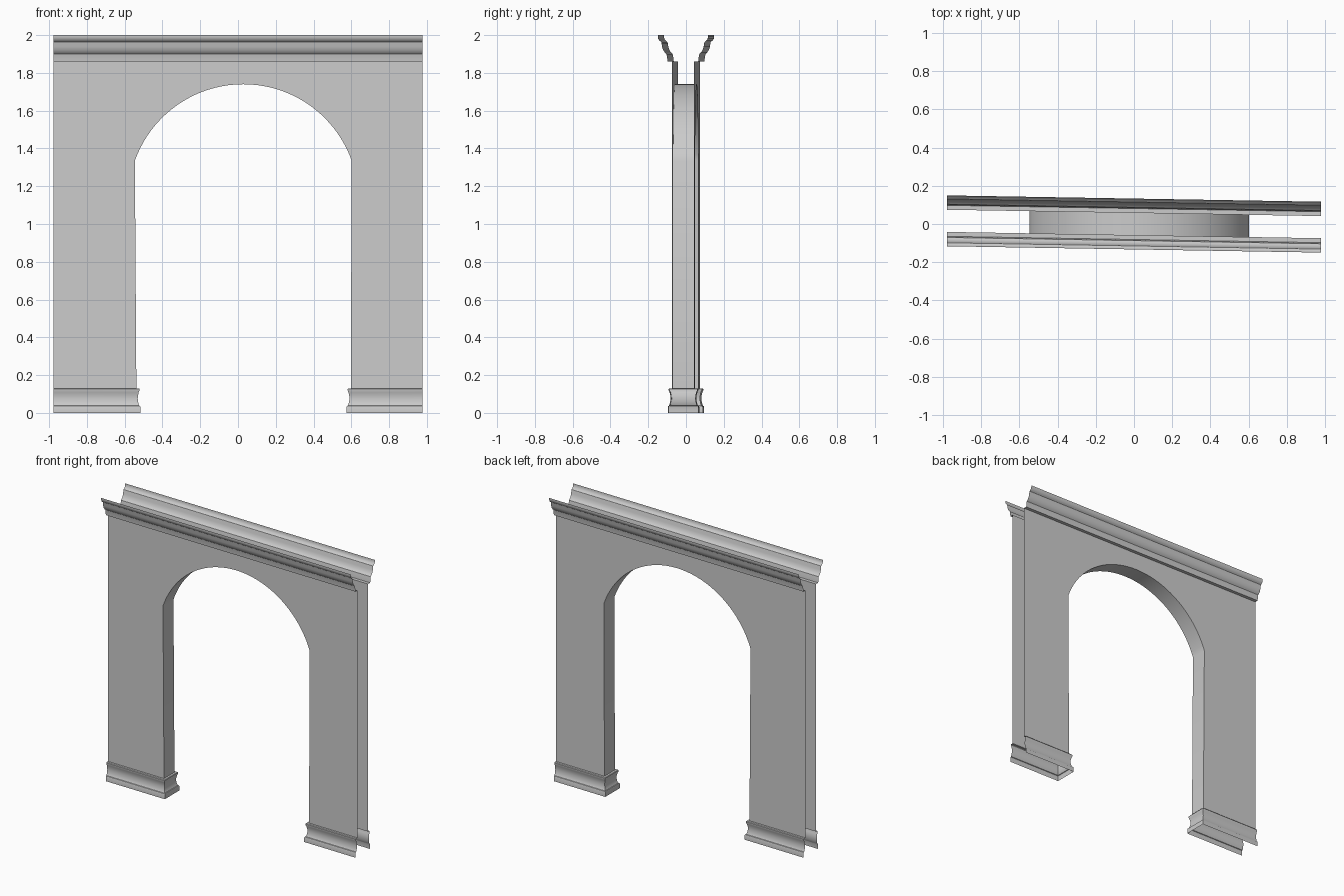
import bpy, math
from mathutils import Vector

if "Cube" in bpy.data.objects:
    bpy.data.objects.remove(bpy.data.objects["Cube"])

X = 0.977            # half length of the wall
W = 0.058            # half thickness
SKEW = -0.0169       # slight slant of the wall in plan
BASE_Z, TOP_Z = 0.13, 1.86


def make(name, verts, faces, smooth=True):
    mesh = bpy.data.meshes.new(name)
    mesh.from_pydata([(x, y + SKEW * x, z) for x, y, z in verts], [], faces)
    obj = bpy.data.objects.new(name, mesh)
    bpy.context.collection.objects.link(obj)
    if smooth:
        bpy.ops.object.select_all(action='DESELECT')
        obj.select_set(True)
        bpy.context.view_layer.objects.active = obj
        bpy.ops.object.shade_smooth_by_angle(angle=math.radians(35))
    return obj


def sweep(name, path, profile):
    """Run a moulding profile (offset, z) along a plan path with mitred corners."""
    pts = [Vector(p) for p in path]
    dirs = [(b - a).normalized() for a, b in zip(pts, pts[1:])]
    norms = [Vector((d.y, -d.x)) for d in dirs]
    verts, faces, n = [], [], len(profile)
    for i, p in enumerate(pts):
        a, b = norms[max(i - 1, 0)], norms[min(i, len(norms) - 1)]
        miter = (a + b) / (1 + a.dot(b))
        verts += [(p.x + miter.x * d, p.y + miter.y * d, z) for d, z in profile]
    for i in range(len(pts) - 1):
        for j in range(n - 1):
            a, b = i * n + j, (i + 1) * n + j
            faces.append((a, a + 1, b + 1, b))
    return make(name, verts, faces)


# Opening outline: tapered jambs and a segmental arch
cx, half, spring, crown_z = 0.028, 0.574, 1.335, 1.74
rise = crown_z - spring
R = (half ** 2 + rise ** 2) / (2 * rise)
sweep_angle = math.asin(half / R)
if rise > R:
    sweep_angle = math.pi - sweep_angle
JL, JR = -0.538, 0.597
SEG = 40
arch = []
for i in range(SEG + 1):
    t = -sweep_angle + 2 * sweep_angle * i / SEG
    arch.append((cx + R * math.sin(t), crown_z - R + R * math.cos(t)))
opening = [(JL, BASE_Z)] + arch + [(JR, BASE_Z)]

# Front and back wall sheets
outline = [(-X, BASE_Z)] + opening + [(X, BASE_Z), (X, TOP_Z), (-X, TOP_Z)]
ring = tuple(range(len(outline)))
make("front_wall", [(x, -W, z) for x, z in outline], [ring], False)
make("back_wall", [(x, W, z) for x, z in outline], [ring[::-1]], False)

# Inner lining of the archway
verts = [(x, y, z) for x, z in opening for y in (-W, W)]
faces = [(2 * i, 2 * i + 1, 2 * i + 3, 2 * i + 2) for i in range(len(opening) - 1)]
make("arch_lining", verts, faces)

# Cornice along both faces
cornice = [(0.075, 2.0), (0.075, 1.99), (0.072, 1.979), (0.065, 1.97),
           (0.057, 1.964), (0.055, 1.957), (0.052, 1.938), (0.046, 1.92),
           (0.037, 1.907), (0.029, 1.9), (0.026, 1.885), (0.024, 1.87),
           (0.023, TOP_Z), (0, TOP_Z)]
sweep("front_cornice", [(-X, -W), (X, -W)], cornice)
sweep("back_cornice", [(X, W), (-X, W)], cornice)

# Skirting that wraps each pier
base = [(0, BASE_Z), (0.014, BASE_Z), (0.017, 0.126), (0.017, 0.12),
        (0.012, 0.108), (0.008, 0.09), (0.007, 0.075), (0.009, 0.058),
        (0.013, 0.044), (0.016, 0.038), (0.020, 0.036), (0.022, 0.031), (0.022, 0)]
sweep("left_base", [(-X, -W), (JL, -W), (JL, W), (-X, W)], base)
sweep("right_base", [(X, W), (JR, W), (JR, -W), (X, -W)], base)
